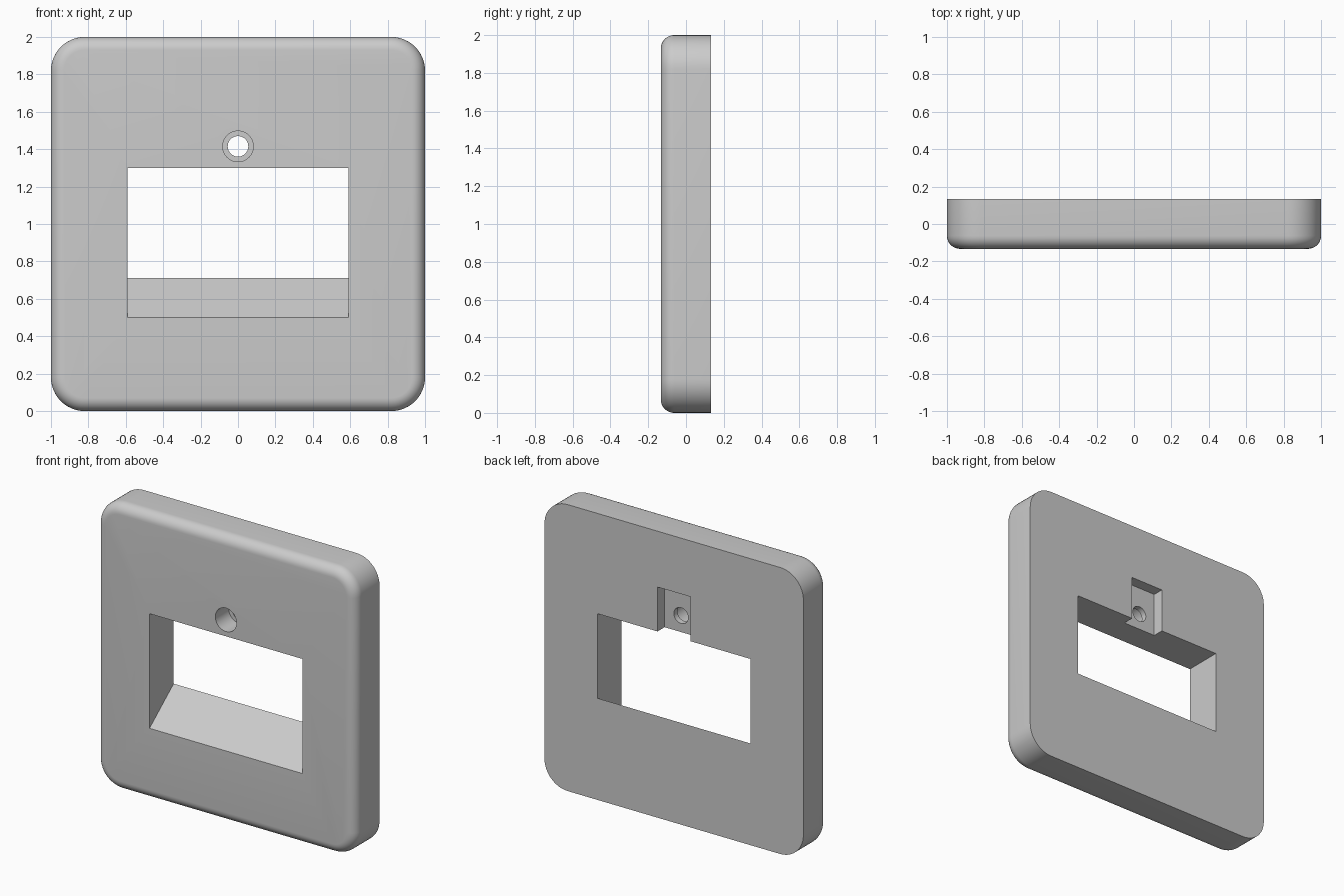
import bpy, bmesh, math

if "Cube" in bpy.data.objects:
    bpy.data.objects.remove(bpy.data.objects["Cube"])

T = 0.133          # half thickness
CORNER = 0.18      # outline corner radius
FILLET = 0.07      # front edge rounding
SEG = 12


def outline(inset):
    """Rounded square outline, counter-clockwise in x/z around (0, 1)."""
    c, r = 1 - CORNER, CORNER - inset
    pts = []
    for q, (sx, sz) in enumerate([(1, 1), (-1, 1), (-1, -1), (1, -1)]):
        for i in range(SEG + 1):
            a = math.pi / 2 * (q + i / SEG)
            pts.append((sx * c + r * math.cos(a), 1 + sz * c + r * math.sin(a)))
    return pts


def loft(name, rings):
    """Solid through a list of equally long vertex rings, capped at both ends."""
    bm = bmesh.new()
    loops = [[bm.verts.new(p) for p in ring] for ring in rings]
    n = len(loops[0])
    for a, b in zip(loops, loops[1:]):
        for i in range(n):
            j = (i + 1) % n
            bm.faces.new((a[i], a[j], b[j], b[i]))
    bm.faces.new(loops[0])
    bm.faces.new(loops[-1])
    bmesh.ops.recalc_face_normals(bm, faces=bm.faces)
    me = bpy.data.meshes.new(name)
    bm.to_mesh(me)
    bm.free()
    ob = bpy.data.objects.new(name, me)
    bpy.context.collection.objects.link(ob)
    return ob


def cylinder(name, r, y0, y1, z, n=40):
    circle = [(r * math.cos(2 * math.pi * i / n), z + r * math.sin(2 * math.pi * i / n))
              for i in range(n)]
    return loft(name, [[(x, y, zz) for x, zz in circle] for y in (y0, y1)])


def prism(name, hw, profile):
    """Extrude a y/z profile symmetrically along x."""
    return loft(name, [[(x, y, z) for y, z in profile] for x in (-hw, hw)])


# Plate with a rounded front edge
rings = [[(x, T, z) for x, z in outline(0)]]
for k in range(9):
    a = math.pi / 2 * k / 8
    inset = FILLET * (1 - math.cos(a))
    y = -T + FILLET * (1 - math.sin(a))
    rings.append([(x, y, z) for x, z in outline(inset)])
plate = loft("cover_plate", rings)

# Window with a sloping sill: 0.50 at the front, 0.71 at the back
e = 0.05
slope = (0.71 - 0.50) / (2 * T)
window = prism("window_cutter", 0.59, [
    (-T - e, 0.50 - slope * e), (T + e, 0.71 + slope * e), (T + e, 1.30), (-T - e, 1.30)])

# Rear pocket that opens into the window, and the stepped screw hole
pocket = prism("pocket_cutter", 0.127, [
    (0.055, 1.20), (T + e, 1.20), (T + e, 1.61), (0.055, 1.61)])
bore = cylinder("bore_cutter", 0.055, -T - e, T + e, 1.415)
counterbore = cylinder("counterbore_cutter", 0.082, -T - e, 0.015, 1.415)

# Cut the openings
bpy.context.view_layer.objects.active = plate
plate.select_set(True)
for cutter in (window, pocket, counterbore, bore):
    cutter.hide_render = True
    mod = plate.modifiers.new(cutter.name, 'BOOLEAN')
    mod.operation = 'DIFFERENCE'
    mod.solver = 'EXACT'
    mod.object = cutter
    bpy.ops.object.modifier_apply(modifier=mod.name)
    bpy.data.objects.remove(cutter, do_unlink=True)

bpy.ops.object.shade_smooth_by_angle(angle=math.radians(30))
